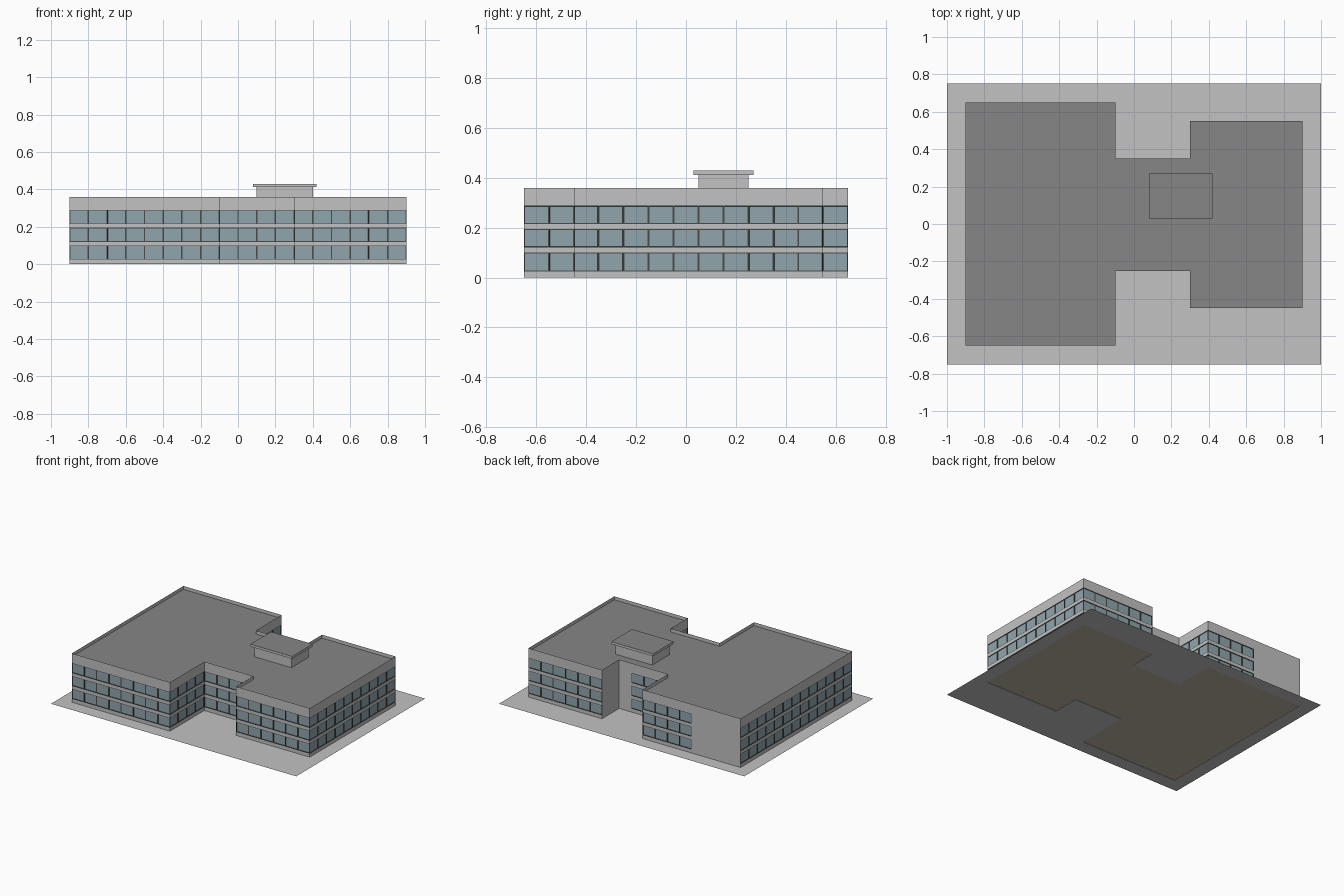
import bpy, bmesh
from mathutils import Vector

cube = bpy.data.objects.get("Cube")
if cube:
    bpy.data.objects.remove(cube, do_unlink=True)


def material(name, rgb):
    m = bpy.data.materials.new(name)
    m.use_nodes = True
    col = (*rgb, 1)
    m.diffuse_color = col
    m.node_tree.nodes["Principled BSDF"].inputs["Base Color"].default_value = col
    return m


WALL, ROOF, FRAME, GLASS, FLOOR = range(5)
MATS = [material("light_concrete", (0.54, 0.54, 0.54)),
        material("roof_grey", (0.24, 0.24, 0.24)),
        material("dark_frame", (0.07, 0.07, 0.065)),
        material("blue_glass", (0.28, 0.38, 0.42)),
        material("olive_floor", (0.52, 0.47, 0.36))]


def finish(bm, name):
    mesh = bpy.data.meshes.new(name)
    bm.to_mesh(mesh)
    bm.free()
    for m in MATS:
        mesh.materials.append(m)
    obj = bpy.data.objects.new(name, mesh)
    bpy.context.collection.objects.link(obj)


def polygon(bm, points, mat):
    face = bm.faces.new([bm.verts.new(p) for p in points])
    face.material_index = mat
    return face


def panel(bm, a, b, z0, z1, mat):
    """Upright rectangle above the ground line from a to b."""
    return polygon(bm, [(*a, z0), (*b, z0), (*b, z1), (*a, z1)], mat)


# Footprint, anticlockwise; the flag says whether the wall after the corner has windows
PLAN = [(-0.9, -0.65, 1), (-0.1, -0.65, 1), (-0.1, -0.25, 1), (0.3, -0.25, 1),
        (0.3, -0.45, 1), (0.9, -0.45, 1), (0.9, 0.55, 1), (0.3, 0.55, 0),
        (0.3, 0.35, 0), (0.2, 0.35, 1), (-0.1, 0.35, 1), (-0.1, 0.65, 1),
        (-0.5, 0.65, 0), (-0.9, 0.65, 1)]
corners = [Vector(p[:2]) for p in PLAN]
HEIGHT, DECK = 0.36, 0.335
BAY, SILL, STOREY, PANE = 0.1, 0.025, 0.095, 0.075

# Walls: plain bands with rows of window bays between them
walls = bmesh.new()
windows = bmesh.new()
for i, (x, y, glazed) in enumerate(PLAN):
    a, b = corners[i], corners[(i + 1) % len(PLAN)]
    if not glazed:
        panel(walls, a, b, 0, HEIGHT, WALL)
        continue
    bays = round((b - a).length / BAY)
    below = 0
    for storey in range(3):
        z = SILL + storey * STOREY
        panel(walls, a, b, below, z, WALL)
        below = z + PANE
        for k in range(bays):
            panel(windows, a.lerp(b, k / bays), a.lerp(b, (k + 1) / bays), z, below, FRAME)
    panel(walls, a, b, below, HEIGHT, WALL)
finish(walls, "walls")

# Windows: dark frame around slightly recessed glass
panes = list(windows.faces)
windows.normal_update()
bmesh.ops.inset_individual(windows, faces=panes, thickness=0.005, depth=0)
bmesh.ops.inset_individual(windows, faces=panes, thickness=0.0005, depth=-0.004)
for f in panes:
    f.material_index = GLASS
finish(windows, "windows")

# Roof deck sunk behind a parapet
roof = bmesh.new()
deck = polygon(roof, [(*c, HEIGHT) for c in corners], WALL)
roof.normal_update()
for width in (0.02, 0.0005):
    bmesh.ops.inset_region(roof, faces=[deck], thickness=width, use_even_offset=True)
bmesh.ops.translate(roof, verts=deck.verts, vec=(0, 0, DECK - HEIGHT))
deck.material_index = ROOF
finish(roof, "roof_and_parapet")

# Underside of the building
floor = bmesh.new()
polygon(floor, [(*c, 0.003) for c in reversed(corners)], FLOOR)
finish(floor, "floor")

# Paved ground with an opening for the building
ground = bmesh.new()
plot = [(-1, -0.75), (1, -0.75), (1, 0.75), (-1, 0.75)]
for loop in (plot, corners):
    vs = [ground.verts.new((*p, 0)) for p in loop]
    for v, w in zip(vs, vs[1:] + vs[:1]):
        ground.edges.new((v, w))
bmesh.ops.triangle_fill(ground, edges=ground.edges[:], use_beauty=True, normal=(0, 0, 1))
ground.normal_update()
for f in ground.faces:
    if f.normal.z < 0:
        f.normal_flip()
finish(ground, "ground")


# Rooftop plant room and its overhanging cap
def block(name, centre, size):
    bm = bmesh.new()
    bmesh.ops.create_cube(bm, size=1)
    bmesh.ops.scale(bm, verts=bm.verts, vec=size)
    bmesh.ops.translate(bm, verts=bm.verts, vec=centre)
    bm.normal_update()
    for f in bm.faces:
        f.material_index = ROOF if f.normal.z > 0.5 else WALL
    finish(bm, name)


block("plant_room", (0.25, 0.15, 0.372), (0.3, 0.2, 0.08))
block("plant_room_cap", (0.25, 0.15, 0.421), (0.34, 0.24, 0.018))
